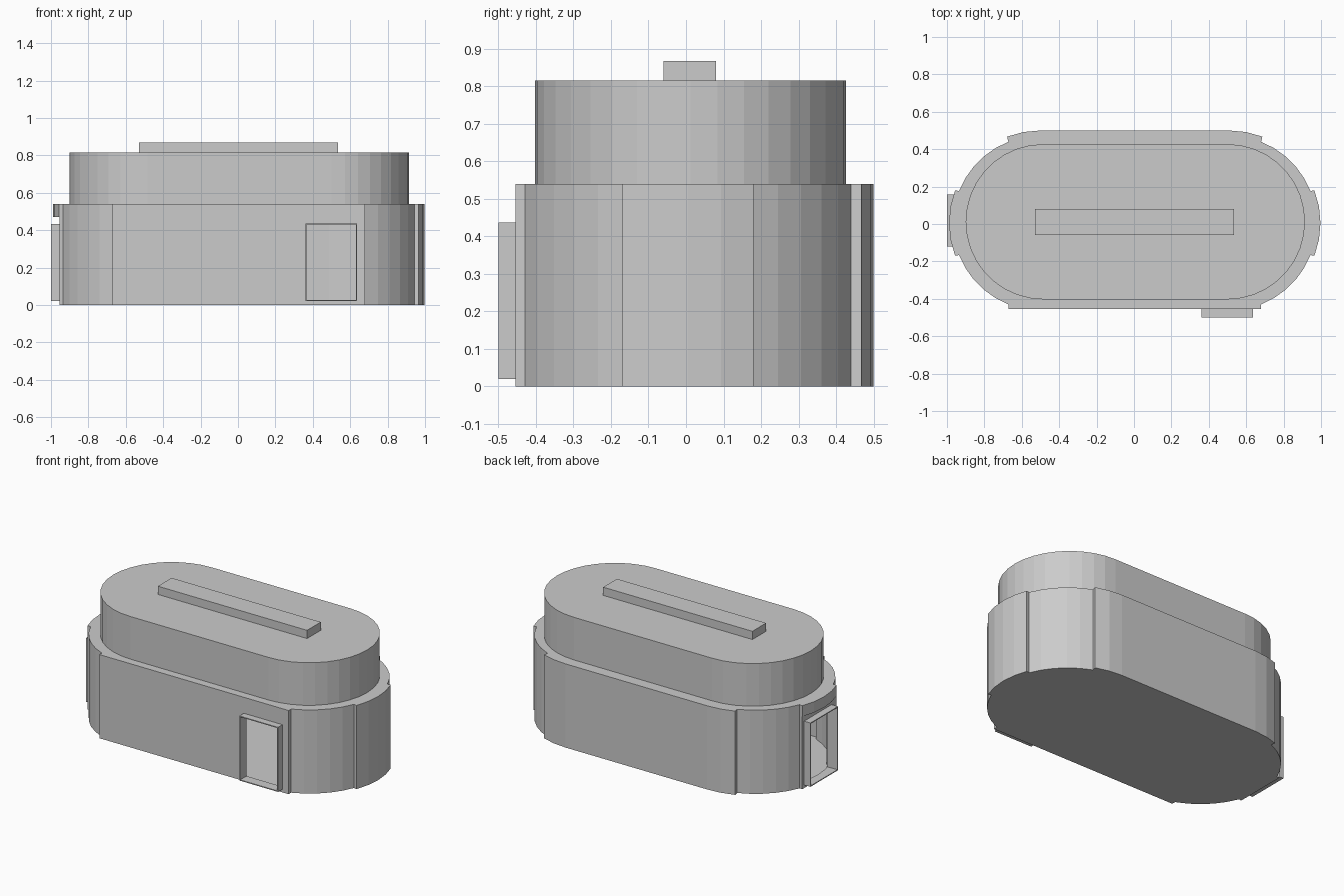
import bpy
import math

cube = bpy.data.objects.get("Cube")
if cube:
    bpy.data.objects.remove(cube, do_unlink=True)

grey = bpy.data.materials.new("plain_grey")
grey.use_nodes = True
grey.diffuse_color = (0.6, 0.6, 0.6, 1)
grey.node_tree.nodes["Principled BSDF"].inputs["Base Color"].default_value = (0.6, 0.6, 0.6, 1)


def prism(name, outline, z0, z1):
    """Extrude a counter-clockwise outline between two heights."""
    n = len(outline)
    verts = [(x, y, z) for z in (z0, z1) for x, y in outline]
    faces = [list(range(n))[::-1], list(range(n, 2 * n))]
    faces += [(i, (i + 1) % n, n + (i + 1) % n, n + i) for i in range(n)]
    mesh = bpy.data.meshes.new(name)
    mesh.from_pydata(verts, [], faces)
    mesh.materials.append(grey)
    obj = bpy.data.objects.new(name, mesh)
    bpy.context.collection.objects.link(obj)
    return obj


def box(name, x0, x1, y0, y1, z0, z1):
    return prism(name, [(x0, y0), (x1, y0), (x1, y1), (x0, y1)], z0, z1)


def arc(cx, radius, start, end, steps):
    angles = [math.radians(start + (end - start) * i / steps) for i in range(steps + 1)]
    return [(cx + radius * math.cos(a), radius * math.sin(a)) for a in angles]


def mirrored(half):
    return half + [(-x, y) for x, y in reversed(half)]


def moved(points, dx, dy, scale=1):
    return [(x * scale + dx, y * scale + dy) for x, y in points]


def cut(target, cutter):
    cutter.hide_render = True
    mod = target.modifiers.new("cut", "BOOLEAN")
    mod.operation = "DIFFERENCE"
    mod.solver = "EXACT"
    mod.object = cutter
    bpy.context.view_layer.objects.active = target
    bpy.ops.object.modifier_apply(modifier=mod.name)
    bpy.data.objects.remove(cutter, do_unlink=True)


# Lower body: raised front, back and end panels on a rounded plan
half = [(0.676, -0.46)]
half += arc(0.505, 0.467, -68.5, -21.5, 5)
half += arc(0.505, 0.488, -21, 21, 4)
half += arc(0.505, 0.467, 21.5, 68.5, 5)
half += arc(0.505, 0.495, 69, 90, 2)
plan = mirrored(half)
body = prism("lower_body", moved(plan, 0.004, 0.005), 0, 0.54)

# Flat recess below the left end panel, hollow inside, two doorways
cut(body, box("end_recess", -1.2, -0.955, -0.185, 0.195, -0.1, 0.47))
cut(body, prism("cavity", moved(plan, 0.004, 0.005, 0.955), 0.015, 0.53))
cut(body, box("end_doorway", -1.2, -0.8, -0.115, 0.153, 0.025, 0.425))
cut(body, box("front_doorway", 0.366, 0.63, -0.7, -0.35, 0.025, 0.43))

# Thin open door surrounds
surround = box("front_door_surround", 0.36, 0.636, -0.5, -0.445, 0.02, 0.437)
cut(surround, box("front_opening", 0.366, 0.63, -0.7, -0.35, 0.026, 0.431))
surround = box("end_door_surround", -1, -0.945, -0.121, 0.159, 0.02, 0.432)
cut(surround, box("end_opening", -1.2, -0.8, -0.115, 0.153, 0.026, 0.426))

# Upper storey and roof ridge
upper = mirrored(arc(0.492, 0.415, -90, 90, 18))
prism("upper_body", moved(upper, 0.007, 0.012), 0.54, 0.815)
box("roof_ridge", -0.53, 0.535, -0.06, 0.08, 0.815, 0.868)
